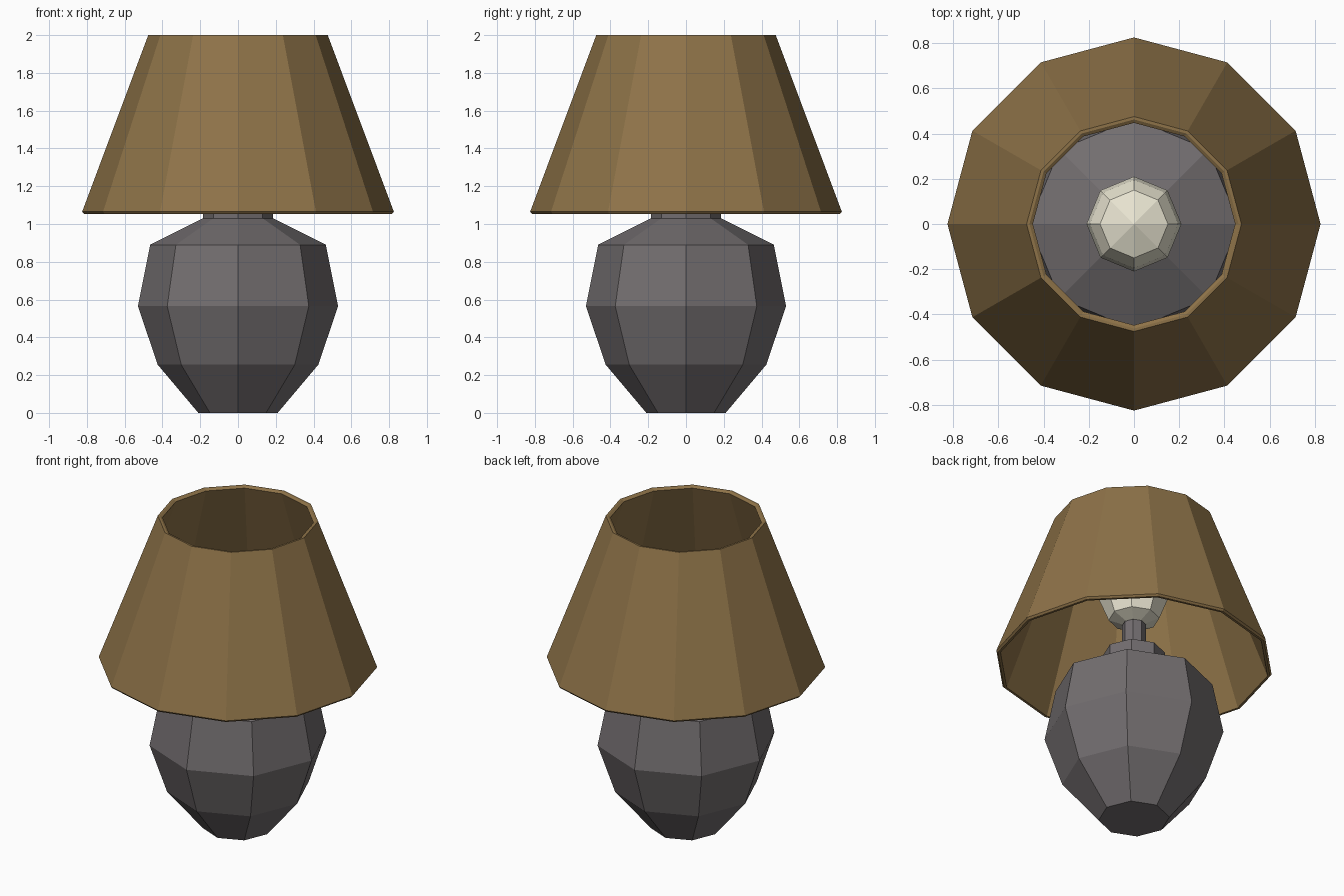
import bpy
import bmesh
from math import cos, sin, tau

if "Cube" in bpy.data.objects:
    bpy.data.objects.remove(bpy.data.objects["Cube"])


def paint(obj, name, rgb):
    mat = bpy.data.materials.new(name)
    mat.diffuse_color = (*rgb, 1)
    mat.use_nodes = True
    mat.node_tree.nodes["Principled BSDF"].inputs["Base Color"].default_value = mat.diffuse_color
    obj.data.materials.append(mat)


def lathe(name, profile, sides, closed=False):
    """Revolve (radius, z) points around z; a closed profile makes a ring, an open one is capped."""
    bm = bmesh.new()
    rings = [[bm.verts.new((r * cos(tau * i / sides), r * sin(tau * i / sides), z))
              for i in range(sides)] for r, z in profile]
    pairs = list(zip(rings, rings[1:]))
    if closed:
        pairs.append((rings[-1], rings[0]))
    else:
        bm.faces.new(rings[0][::-1])
        bm.faces.new(rings[-1])
    for a, b in pairs:
        for i in range(sides):
            j = (i + 1) % sides
            bm.faces.new((a[i], a[j], b[j], b[i]))
    # A zero radius ring collapses to a pole
    bmesh.ops.remove_doubles(bm, verts=bm.verts, dist=1e-5)
    bmesh.ops.recalc_face_normals(bm, faces=bm.faces)
    mesh = bpy.data.meshes.new(name)
    bm.to_mesh(mesh)
    bm.free()
    obj = bpy.data.objects.new(name, mesh)
    bpy.context.collection.objects.link(obj)
    return obj


# Faceted vase body with collar and bulb stem
base = lathe("lamp_base", [(0.21, 0), (0.425, 0.255), (0.53, 0.565), (0.465, 0.89),
                           (0.185, 1.03), (0.185, 1.12), (0.07, 1.12), (0.07, 1.32)], 8)
paint(base, "dark_grey", (0.17, 0.155, 0.16))

# Low-poly bulb
bulb = lathe("bulb", [(0, 1.30), (0.15, 1.36), (0.21, 1.51), (0.195, 1.585),
                      (0.15, 1.66), (0, 1.72)], 8)
paint(bulb, "warm_white", (0.8, 0.77, 0.63))

# Thin-walled conical shade, open at both ends
shade = lathe("lamp_shade", [(0.825, 1.065), (0.475, 2.0), (0.462, 2.0),
                             (0.447, 1.99), (0.8, 1.053), (0.815, 1.053)], 12, closed=True)
paint(shade, "tan", (0.27, 0.17, 0.065))
